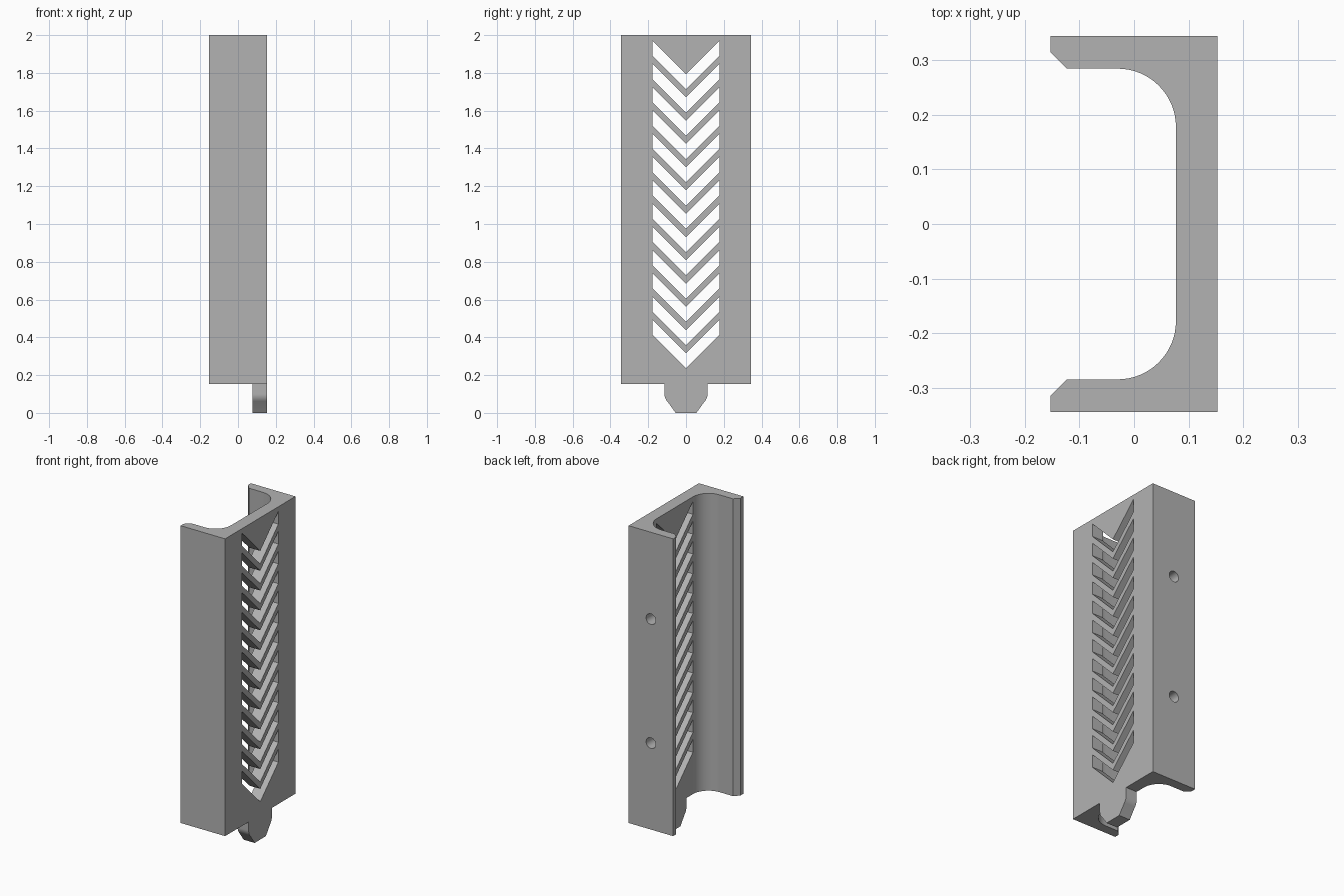
import bpy, bmesh
from math import pi, sin, cos
from mathutils import Matrix, Vector

cube = bpy.data.objects.get("Cube")
if cube:
    bpy.data.objects.remove(cube, do_unlink=True)

HALF_X, HALF_Y, BASE_Z, TOP_Z = 0.153, 0.345, 0.153, 2.0
WALL_X, INNER_Y, FILLET = 0.077, 0.285, 0.107

grey = bpy.data.materials.new("plain grey")
grey.use_nodes = True
colour = (0.45, 0.45, 0.45, 1)
grey.diffuse_color = colour
grey.node_tree.nodes["Principled BSDF"].inputs["Base Color"].default_value = colour


def add_prism(bm, points, sweep):
    """Extrude a closed outline of 3D points along a vector."""
    face = bm.faces.new([bm.verts.new(p) for p in points])
    ext = bmesh.ops.extrude_face_region(bm, geom=[face], use_keep_orig=True)
    moved = [g for g in ext["geom"] if isinstance(g, bmesh.types.BMVert)]
    bmesh.ops.translate(bm, verts=moved, vec=Vector(sweep))


def finish(name, bm):
    bmesh.ops.recalc_face_normals(bm, faces=bm.faces[:])
    mesh = bpy.data.meshes.new(name)
    bm.to_mesh(mesh)
    bm.free()
    mesh.materials.append(grey)
    obj = bpy.data.objects.new(name, mesh)
    bpy.context.collection.objects.link(obj)
    return obj


def activate(obj):
    bpy.ops.object.select_all(action='DESELECT')
    obj.select_set(True)
    bpy.context.view_layer.objects.active = obj


def arc(cx, cy, r, start, end, steps):
    return [(cx + r * cos(start + (end - start) * i / steps),
             cy + r * sin(start + (end - start) * i / steps)) for i in range(steps + 1)]


# Channel body: half outline, mirrored across y, swept upward
half = [(HALF_X, HALF_Y), (-HALF_X, HALF_Y), (-HALF_X, 0.315), (-0.123, INNER_Y)]
half += arc(WALL_X - FILLET, INNER_Y - FILLET, FILLET, pi / 2, 0, 16)
outline = half + [(x, -y) for x, y in reversed(half)]
bm = bmesh.new()
add_prism(bm, [(x, y, BASE_Z) for x, y in outline], (0, 0, TOP_Z - BASE_Z))
body = finish("channel_body", bm)

# Cutter for the stack of chevron slots in the back wall
SLOT_Y, SLOT_H, PITCH = 0.178, 0.08, 0.1232
bm = bmesh.new()
for i in range(13):
    z = 0.235 + i * PITCH
    lower = [(-SLOT_Y, z + SLOT_Y), (0, z), (SLOT_Y, z + SLOT_Y)]
    upper = [(y, h + SLOT_H) for y, h in reversed(lower)]
    add_prism(bm, [(0, y, h) for y, h in lower + upper], (0.3, 0, 0))
slots = finish("slot_cutter", bm)

# Cutter for the two screw holes in one side wall
bm = bmesh.new()
for z in (0.69, 1.46):
    bmesh.ops.create_cone(bm, cap_ends=True, segments=32, radius1=0.033, radius2=0.033,
                          depth=0.2, matrix=Matrix.Translation((0, 0.31, z))
                          @ Matrix.Rotation(pi / 2, 4, 'X'))
holes = finish("hole_cutter", bm)

activate(body)
for cutter in (slots, holes):
    cutter.hide_render = True
    mod = body.modifiers.new("cut", 'BOOLEAN')
    mod.object = cutter
    mod.operation = 'DIFFERENCE'
    mod.solver = 'EXACT'
    bpy.ops.object.modifier_apply(modifier=mod.name)
    bpy.data.objects.remove(cutter, do_unlink=True)

# Locating tab under the back wall, with softened shoulders and a chamfered tip
side = [(0.114, BASE_Z)] + arc(0.054, 0.1, 0.06, 0, -pi / 4, 8) + [(0.055, 0)]
side += [(-y, z) for y, z in reversed(side)]
bm = bmesh.new()
add_prism(bm, [(WALL_X, y, z) for y, z in side], (HALF_X - WALL_X, 0, 0))
tab = finish("bottom_tab", bm)

for obj in (body, tab):
    activate(obj)
    bpy.ops.object.shade_smooth_by_angle(angle=pi / 6)
